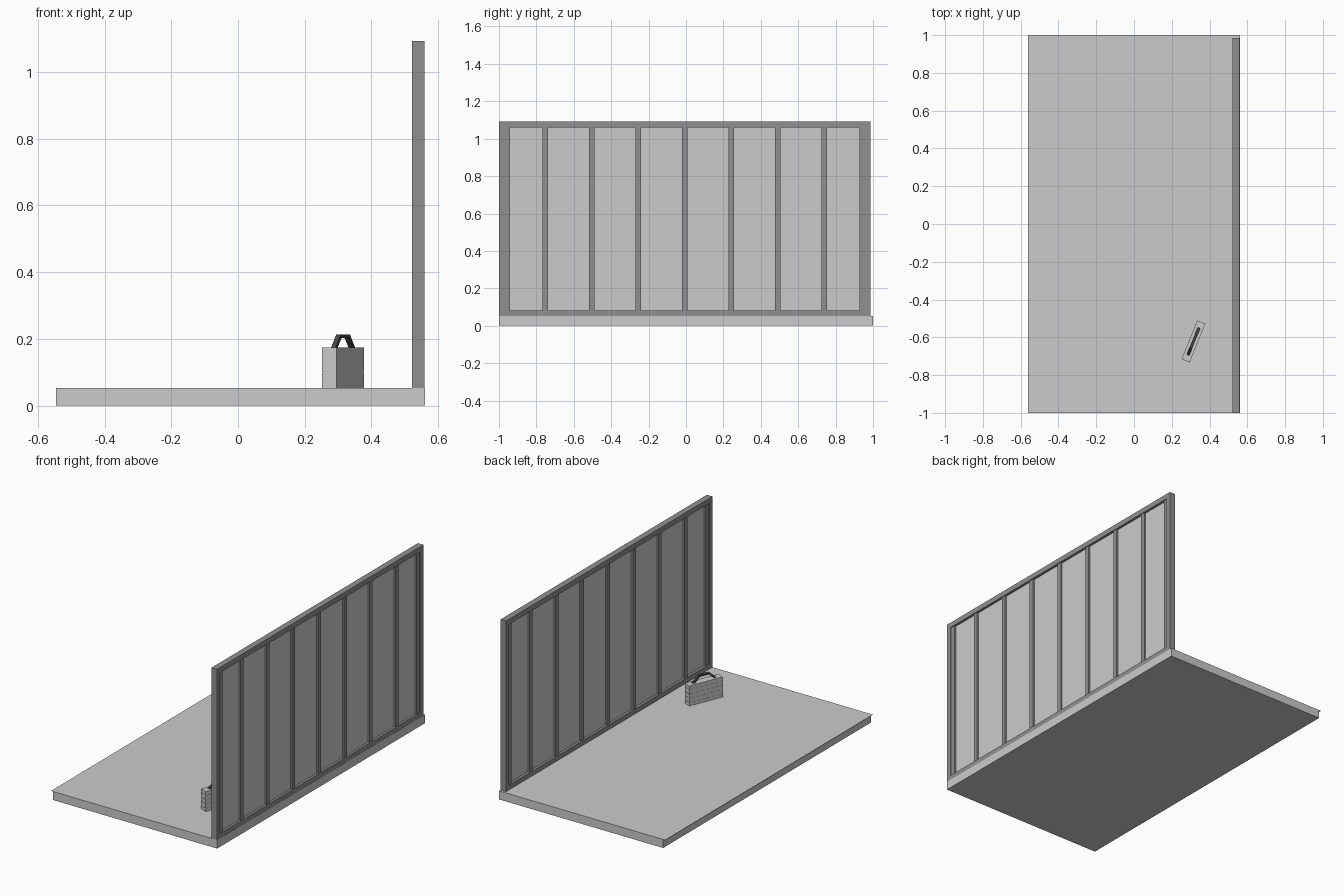
import bpy, bmesh, math
from mathutils import Matrix

if "Cube" in bpy.data.objects:
    bpy.data.objects.remove(bpy.data.objects["Cube"])


def material(name, v):
    m = bpy.data.materials.new(name)
    m.diffuse_color = (v, v, v, 1)
    m.use_nodes = True
    m.node_tree.nodes["Principled BSDF"].inputs["Base Color"].default_value = m.diffuse_color
    return m


DARK = material("dark_metal", 0.28)
BLACK = material("black_grip", 0.06)


def finish(name, bm, mat=None, matrix=None):
    me = bpy.data.meshes.new(name)
    bmesh.ops.recalc_face_normals(bm, faces=bm.faces)
    bm.to_mesh(me)
    bm.free()
    ob = bpy.data.objects.new(name, me)
    bpy.context.collection.objects.link(ob)
    if mat:
        me.materials.append(mat)
    if matrix:
        ob.matrix_world = matrix
    return ob


def add_box(bm, x0, x1, y0, y1, z0, z1):
    mat = Matrix.Translation(((x0 + x1) / 2, (y0 + y1) / 2, (z0 + z1) / 2)) \
        @ Matrix.Diagonal((x1 - x0, y1 - y0, z1 - z0, 1))
    return bmesh.ops.create_cube(bm, size=1, matrix=mat)["verts"]


def box(name, *dims, mat=None, matrix=None):
    bm = bmesh.new()
    add_box(bm, *dims)
    return finish(name, bm, mat, matrix)


FLOOR = 0.052

# floor slab: the thin top sheet overhangs the left side of the body
bm = bmesh.new()
add_box(bm, -0.546, 0.56, -1, 1, 0, FLOOR)
corners = [bm.verts.new((x, y, FLOOR)) for x, y in
           ((-0.56, -1), (-0.546, -1), (-0.546, 1), (-0.56, 1))]
bm.faces.new(corners)
finish("floor_slab", bm)

# window wall: outer frame
X0, X1, Y0, Y1, TOP = 0.522, 0.559, -1.0, 0.986, 1.092
STILE = 0.03
box("frame_front_stile", X0, X1, Y0, Y0 + STILE, FLOOR, TOP, mat=DARK)
box("frame_back_stile", X0, X1, Y1 - STILE, Y1, FLOOR, TOP, mat=DARK)
box("frame_top_rail", X0, X1, Y0 + STILE, Y1 - STILE, 1.06, TOP, mat=DARK)
box("frame_bottom_rail", X0, X1, Y0 + STILE, Y1 - STILE, FLOOR, 0.081, mat=DARK)

# mullions, with one beside each end stile
mid, step, half = (Y0 + Y1) / 2, 0.2485, 0.0145
ys = [mid + step * k for k in range(-3, 4)]
ys = [Y0 + STILE + half] + ys + [Y1 - STILE - half]
for y in ys:
    box("mullion", X0 + 0.005, X1 - 0.005, y - half, y + half, 0.081, 1.06, mat=DARK)

# panes between the mullions
for a, b in zip(ys, ys[1:]):
    box("pane", 0.538, 0.544, a + half, b - half, 0.081, 1.06)

# carrying case, turned on the floor: layered body with recessed seams
place = Matrix.Translation((0.315, -0.6215, FLOOR)) @ Matrix.Rotation(math.radians(68), 4, 'Z')
L, T = 0.11, 0.023
levels = [0, 0.022, 0.048, 0.074, 0.1, 0.122]
for i, (a, b) in enumerate(zip(levels, levels[1:])):
    box("case_layer", -L, L, -T, T, a, b - (0.002 if i < 4 else 0), matrix=place)
    if i < 4:
        box("case_seam", -L + 0.002, L - 0.002, -T + 0.001, T - 0.001,
            b - 0.002, b, matrix=place)

# case handle: trapezoid arch
right = [(0.036, 0.161), (0.0775, 0.122), (0.062, 0.122), (0.030, 0.151)]
profile = right + [(-x, z) for x, z in reversed(right)]
bm = bmesh.new()
face = bm.faces.new([bm.verts.new((x, -0.0075, z)) for x, z in profile])
ext = bmesh.ops.extrude_face_region(bm, geom=[face])["geom"]
bmesh.ops.translate(bm, vec=(0, 0.015, 0),
                    verts=[v for v in ext if isinstance(v, bmesh.types.BMVert)])
finish("case_handle", bm, BLACK, place)
